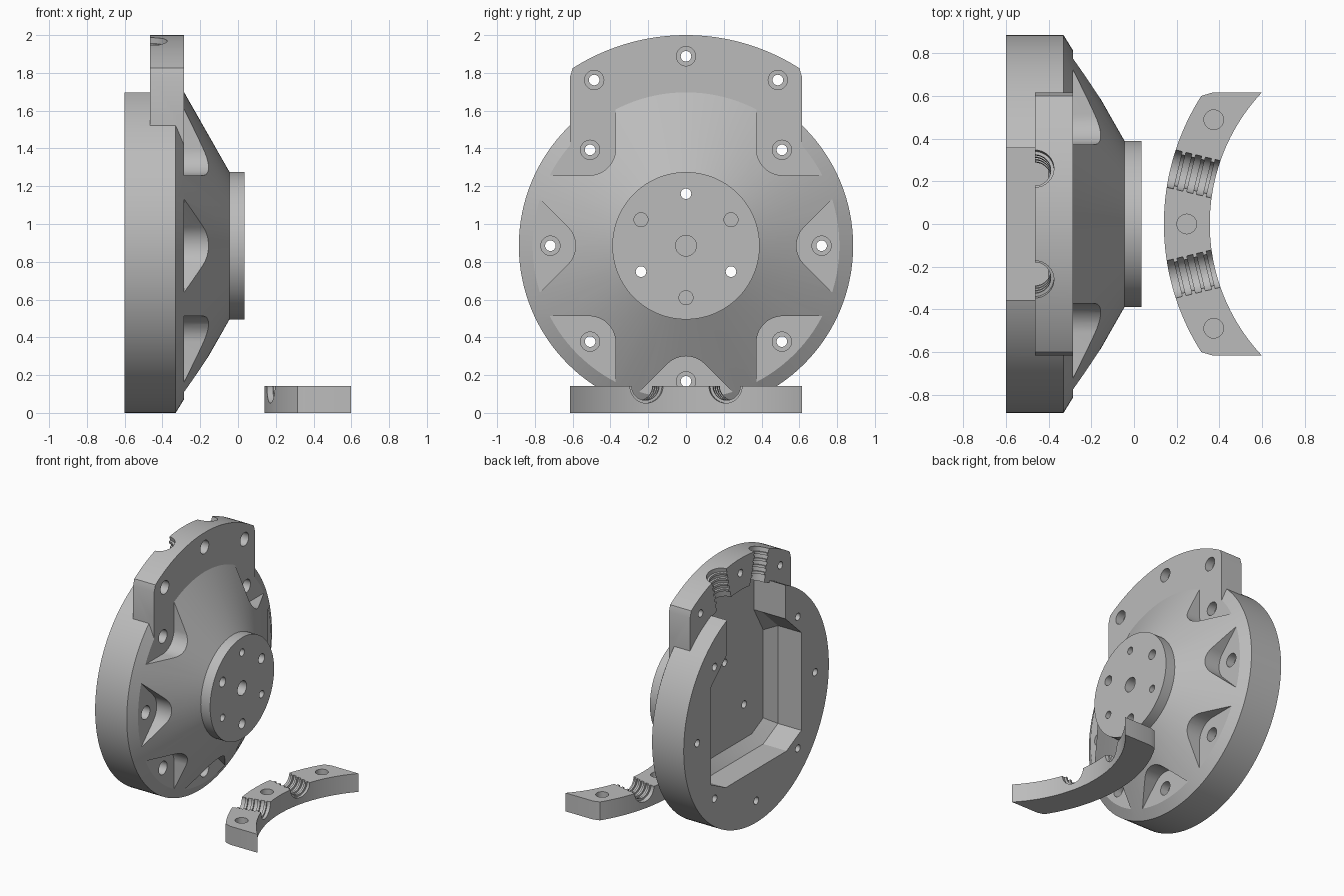
import bpy, bmesh, math
from mathutils import Matrix

if "Cube" in bpy.data.objects:
    bpy.data.objects.remove(bpy.data.objects["Cube"])

AXIS_Z = 0.885          # height of the hub axis
R_OUT = 1.115           # outer radius of bracket and clamp
GROOVE_ANGLE = math.radians(13.5)

grey = bpy.data.materials.new("light grey")
grey.diffuse_color = (0.5, 0.5, 0.5, 1)
grey.use_nodes = True
grey.node_tree.nodes["Principled BSDF"].inputs["Base Color"].default_value = grey.diffuse_color


def loft(name, rings):
    """Solid through equal-length (y, z) outlines placed along x."""
    bm = bmesh.new()
    loops = [[bm.verts.new((x, y, z)) for y, z in pts] for x, pts in rings]
    n = len(loops[0])
    for a, b in zip(loops, loops[1:]):
        for i in range(n):
            j = (i + 1) % n
            bm.faces.new((a[i], a[j], b[j], b[i]))
    bm.faces.new(loops[0][::-1])
    bm.faces.new(loops[-1])
    bmesh.ops.recalc_face_normals(bm, faces=bm.faces)
    me = bpy.data.meshes.new(name)
    bm.to_mesh(me)
    bm.free()
    me.materials.append(grey)
    ob = bpy.data.objects.new(name, me)
    bpy.context.collection.objects.link(ob)
    return ob


def circle(r, n=32, y=0, z=0):
    return [(y + r * math.cos(2 * math.pi * i / n), z + r * math.sin(2 * math.pi * i / n))
            for i in range(n)]


def rod(x0, x1, r, y=0, z=0):
    return loft("cutter", [(x0, circle(r, 32, y, z)), (x1, circle(r, 32, y, z))])


def boolean(target, tool, op='DIFFERENCE'):
    mod = target.modifiers.new("bool", 'BOOLEAN')
    mod.operation, mod.solver, mod.object = op, 'EXACT', tool
    bpy.context.view_layer.update()
    dg = bpy.context.evaluated_depsgraph_get()
    me = bpy.data.meshes.new_from_object(target.evaluated_get(dg))
    target.modifiers.clear()
    target.data = me
    bpy.data.objects.remove(tool)


def arc(r, half_y, n=48):
    a = math.asin(half_y / r)
    return [(r * math.sin(a - 2 * a * i / n), r * math.cos(a - 2 * a * i / n)) for i in range(n + 1)]


def sector(r_in):
    """Ring segment with trimmed corners."""
    return ([(0.615, 0.89)] + arc(R_OUT, 0.6) + [(-0.615, 0.89)]
            + arc(r_in, 0.615)[::-1])


def groove(face_x, side):
    """Radial ribbed half-round channel cutter."""
    steps = [(0.82, 0.09)]
    for r in (0.93, 0.977, 1.024, 1.071):
        steps += [(r - 0.009, 0.09), (r - 0.009, 0.075), (r + 0.009, 0.075), (r + 0.009, 0.09)]
    steps.append((1.2, 0.09))
    ob = loft("cutter", [(x, circle(r)) for x, r in steps])
    ob.data.transform(Matrix.Translation((face_x, 0, 0))
                      @ Matrix.Rotation(side * GROOVE_ANGLE, 4, 'X')
                      @ Matrix.Rotation(-math.pi / 2, 4, 'Y'))
    return ob


def polar(r, deg):
    a = math.radians(deg)
    return r * math.cos(a), r * math.sin(a)


# hub housing: drum, chamfer, cone and round flange
hub = loft("hub_housing", [(x, circle(r, 128)) for x, r in (
    (-0.6, 0.885), (-0.33, 0.885), (-0.285, 0.812), (-0.045, 0.39), (0.035, 0.39))])


# rear cavity, open at the top, with a bevelled floor edge
def cavity(w, z_low, z_corner, z_up, bw):
    right = [(bw, z_low), (w, z_corner), (w, z_up), (0.355, 0.55), (0.355, 1.0)]
    return right + [(-y, z) for y, z in right[::-1]]


mouth = cavity(0.55, -0.475, -0.385, 0.37, 0.37)
floor = cavity(0.47, -0.40, -0.33, 0.35, 0.33)
boolean(hub, loft("cutter", [(-0.7, mouth), (-0.4, mouth), (-0.33, floor)]))

# bolt pockets: rounded V notches around the cone, all but the top one
tip, fil = 0.527, 0.14
cy = tip + fil * math.sqrt(2)
nose = [(cy + fil * math.cos(a), fil * math.sin(a)) for a in
        [math.radians(135 + 90 * i / 12) for i in range(13)]]
vee = [(tip + 0.6, 0.6)] + nose + [(tip + 0.6, -0.6)]
for k in range(8):
    if k == 2:
        continue
    deg = 45 * k
    pocket = loft("cutter", [(-0.285, vee), (0.3, vee)])
    pocket.data.transform(Matrix.Rotation(math.radians(deg), 4, 'X'))
    boolean(hub, pocket)

# bracket for the clamp, with a front lip filling the drum chamfer
bracket = loft("bracket", [(-0.465, sector(0.87)), (-0.285, sector(0.87))])
for s in (-1, 1):
    boolean(bracket, groove(-0.465, s))
lip_pts = arc(0.93, 0.615) + arc(0.77, 0.615)[::-1]
boolean(hub, loft("lip", [(-0.325, lip_pts), (-0.285, lip_pts)]), 'UNION')
boolean(hub, bracket, 'UNION')

# counterbored bolt holes in the drum and the bracket
bolts = [polar(0.718, 45 * k) for k in range(8) if k != 2]
bolts += [polar(1.003, 90 + d) for d in (-29, 0, 29)]
for y, z in bolts:
    boolean(hub, loft("cutter", [(x, circle(r, 32, y, z)) for x, r in (
        (-0.7, 0.028), (-0.35, 0.028), (-0.35, 0.051), (-0.2, 0.051))]))

# flange holes: three through, three blind, one centre bore
for k in range(6):
    y, z = polar(0.275, 90 + 60 * k)
    if k % 2 == 0:
        boolean(hub, rod(-0.5, 0.1, 0.028, y, z))
    else:
        boolean(hub, rod(-0.08, 0.1, 0.037, y, z))
boolean(hub, rod(-0.1, 0.1, 0.055))
hub.location.z = AXIS_Z

# loose clamp lying in front of the flange
clamp = loft("clamp", [(0, sector(0.9)), (0.142, sector(0.9))])
for s in (-1, 1):
    boolean(clamp, groove(0.142, s))
for d in (-29, 0, 29):
    y, z = polar(1.008, 90 + d)
    boolean(clamp, rod(0.05, 0.3, 0.046, y, z))
clamp.data.transform(Matrix(((0, 0, -1, 1.255), (0, 1, 0, 0), (1, 0, 0, 0), (0, 0, 0, 1))))

# smooth round surfaces, keep sharp edges
bpy.ops.object.select_all(action='DESELECT')
for ob in (hub, clamp):
    ob.select_set(True)
    bpy.context.view_layer.objects.active = ob
bpy.ops.object.shade_smooth_by_angle(angle=math.radians(25))
